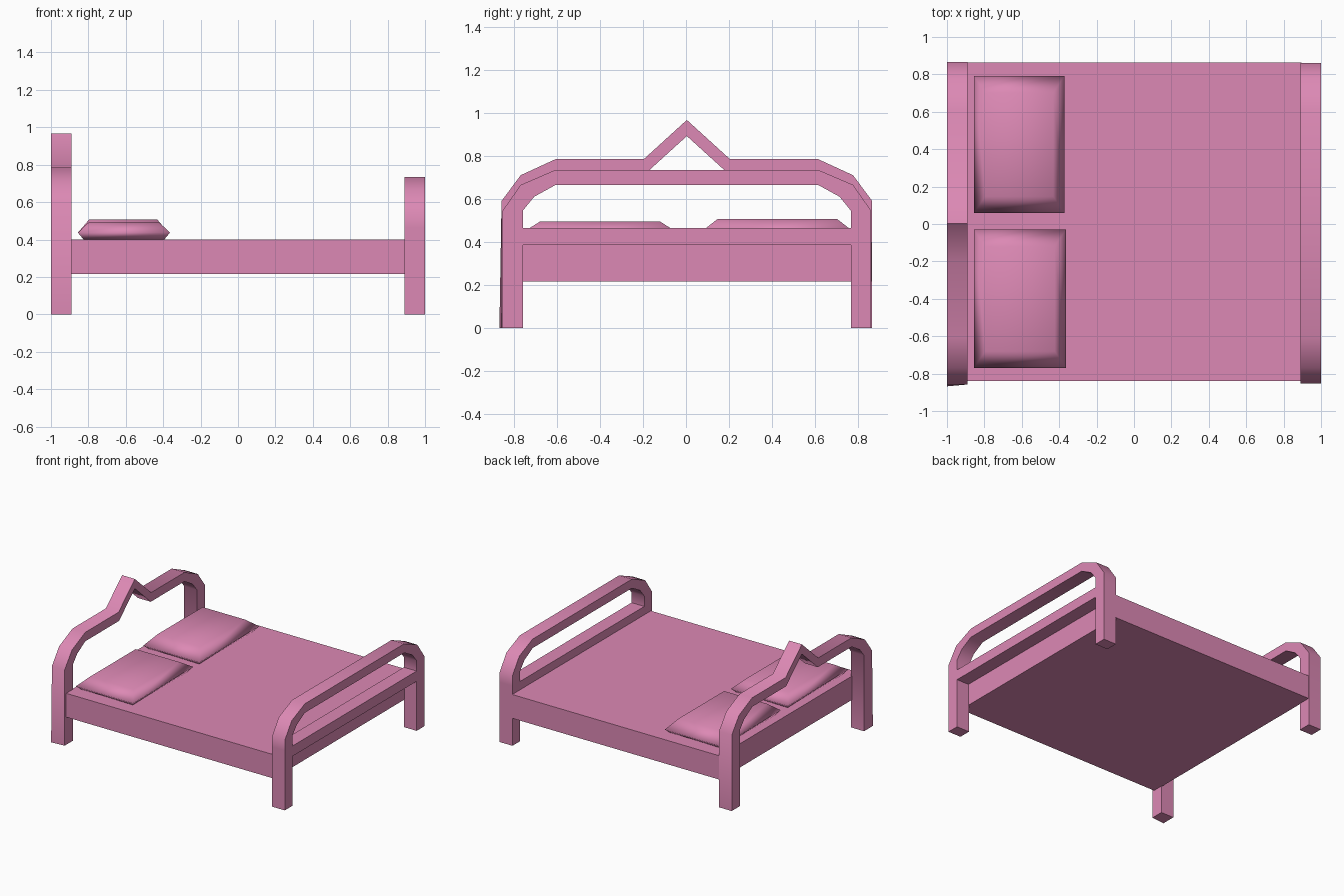
import bpy, bmesh
from math import radians

default = bpy.data.objects.get("Cube")
if default:
    bpy.data.objects.remove(default, do_unlink=True)

pink = bpy.data.materials.new("pink")
pink.use_nodes = True
COLOUR = (0.72, 0.25, 0.46, 1)
pink.diffuse_color = COLOUR
pink.node_tree.nodes["Principled BSDF"].inputs["Base Color"].default_value = COLOUR

MID_Y = 0.004       # the bed sits very slightly off centre


def finish(bm, name, angle):
    bmesh.ops.recalc_face_normals(bm, faces=bm.faces)
    mesh = bpy.data.meshes.new(name)
    bm.to_mesh(mesh)
    bm.free()
    mesh.materials.append(pink)
    obj = bpy.data.objects.new(name, mesh)
    bpy.context.collection.objects.link(obj)
    bpy.ops.object.select_all(action="DESELECT")
    obj.select_set(True)
    bpy.context.view_layer.objects.active = obj
    bpy.ops.object.shade_smooth_by_angle(angle=radians(angle))
    return obj


def arch_frame(name, pairs, x0, x1, rail=None, peak=None):
    """Bent bar: (outer, inner) points of one half, mirrored, then extruded in x."""
    bm = bmesh.new()

    def side(sign):
        return [[bm.verts.new((x0, MID_Y + sign * y, z)) for y, z in pair] for pair in pairs]

    left, right = side(1), side(-1)
    middle = [[bm.verts.new((x0, MID_Y, z)) for z in peak]] if peak else []
    strip = left + middle + right[::-1]
    for (o0, i0), (o1, i1) in zip(strip, strip[1:]):
        bm.faces.new((o0, o1, i1, i0))
    if rail:
        a, b = rail
        bm.faces.new((left[a][1], left[b][1], right[b][1], right[a][1]))
    extruded = bmesh.ops.extrude_face_region(bm, geom=bm.faces[:])
    for v in extruded["geom"]:
        if isinstance(v, bmesh.types.BMVert):
            v.co.x = x1
    return bm


# Footboard: arch with a cross rail
foot = arch_frame("footboard", [
    ((0.857, 0), (0.763, 0)),
    ((0.857, 0.385), (0.763, 0.385)),
    ((0.857, 0.465), (0.763, 0.465)),
    ((0.857, 0.545), (0.763, 0.545)),
    ((0.773, 0.665), (0.71, 0.61)),
    ((0.61, 0.735), (0.61, 0.665))], 0.89, 1.0, rail=(1, 2))
finish(foot, "footboard", 60)

# Headboard: taller arch with a pointed peak
head = arch_frame("headboard", [
    ((0.862, 0), (0.763, 0)),
    ((0.862, 0.59), (0.763, 0.59)),
    ((0.773, 0.71), (0.71, 0.655)),
    ((0.61, 0.785), (0.61, 0.715)),
    ((0.2, 0.785), (0.195, 0.715))], -1.0, -0.89, peak=(0.967, 0.892))
for v in head.verts:        # one leg splays out a little at its back corner
    if v.co.y < -0.85 and v.co.x < -0.95 and v.co.z < 0.1:
        v.co.y -= 0.01
finish(head, "headboard", 60)


def stacked_rings(name, x, y, rings, angle):
    """Closed block made of rectangles at heights z, each inset by (dx, dy)."""
    bm = bmesh.new()
    loops = []
    for z, dx, dy in rings:
        xa, xb, ya, yb = x[0] + dx, x[1] - dx, y[0] + dy, y[1] - dy
        loops.append([bm.verts.new((*p, z)) for p in ((xa, ya), (xb, ya), (xb, yb), (xa, yb))])
    bm.faces.new(loops[0])
    bm.faces.new(loops[-1])
    for low, high in zip(loops, loops[1:]):
        for i in range(4):
            j = (i + 1) % 4
            bm.faces.new((low[i], low[j], high[j], high[i]))
    return finish(bm, name, angle)


# Mattress base
stacked_rings("mattress", (-0.895, 0.895), (-0.84, 0.864), [(0.215, 0, 0), (0.4, 0, 0)], 30)

# Pillows: soft blocks, widest below the middle
for name, x, y, top in (("left_pillow", (-0.856, -0.372), (0.058, 0.792), 0.507),
                        ("right_pillow", (-0.856, -0.364), (-0.77, -0.03), 0.494)):
    stacked_rings(name, x, y, [(0.4, 0.03, 0.04), (0.437, 0, 0), (top, 0.06, 0.09)], 100)
